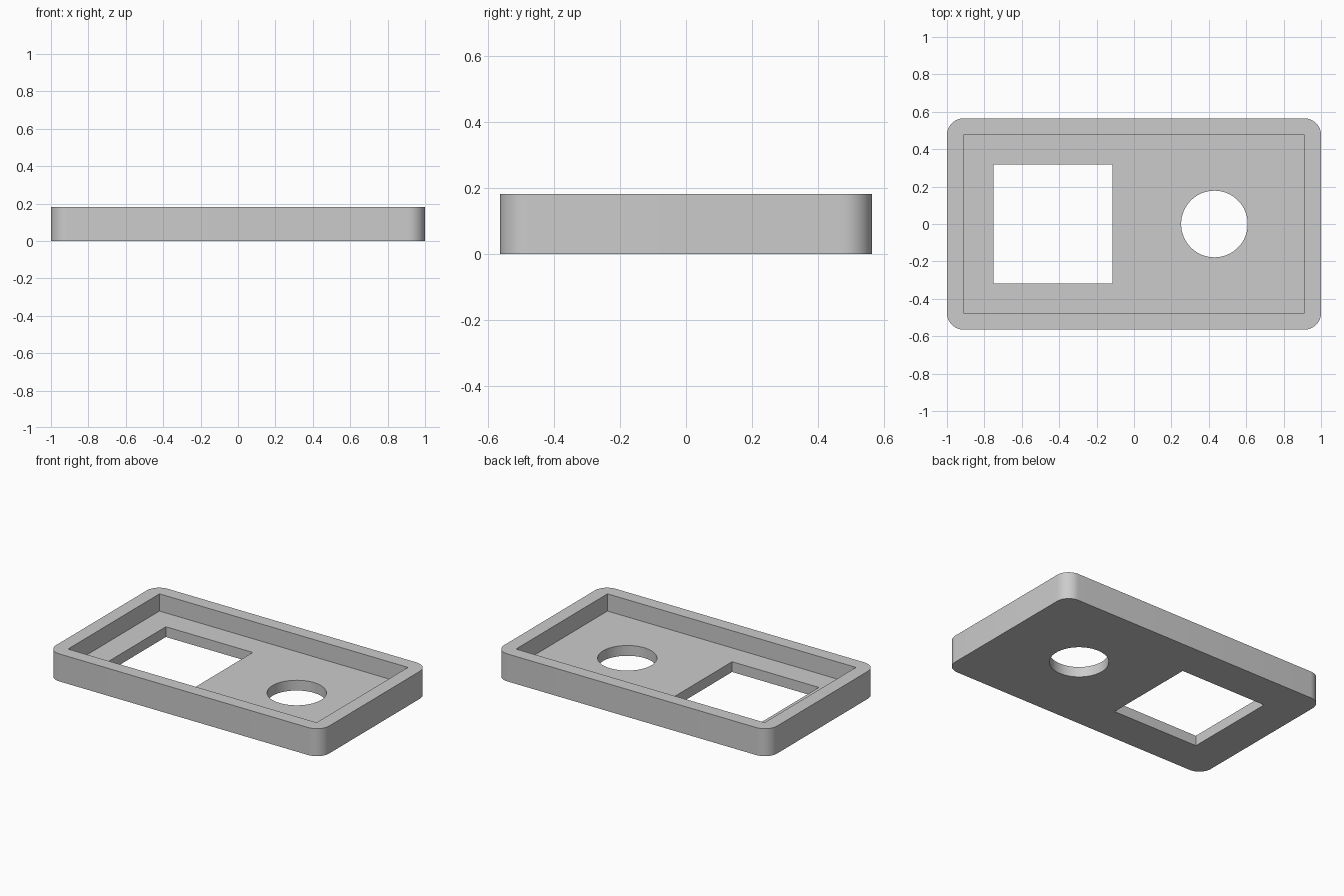
import bpy
import bmesh
import math

if "Cube" in bpy.data.objects:
    bpy.data.objects.remove(bpy.data.objects["Cube"], do_unlink=True)

LENGTH, WIDTH, HEIGHT = 2.0, 1.13, 0.182
FLOOR = 0.068
CORNER = 0.09

grey = bpy.data.materials.new("light_grey")
grey.use_nodes = True
grey.diffuse_color = (0.6, 0.6, 0.6, 1)
grey.node_tree.nodes["Principled BSDF"].inputs["Base Color"].default_value = (0.6, 0.6, 0.6, 1)


def prism(name, outline, bottom, top):
    """Extrude a closed 2D outline between two heights."""
    bm = bmesh.new()
    base = bm.faces.new([bm.verts.new((x, y, bottom)) for x, y in outline])
    grown = bmesh.ops.extrude_face_region(bm, geom=[base])["geom"]
    bmesh.ops.translate(bm, vec=(0, 0, top - bottom),
                        verts=[v for v in grown if isinstance(v, bmesh.types.BMVert)])
    bmesh.ops.recalc_face_normals(bm, faces=bm.faces)
    mesh = bpy.data.meshes.new(name)
    bm.to_mesh(mesh)
    bm.free()
    mesh.materials.append(grey)
    obj = bpy.data.objects.new(name, mesh)
    bpy.context.collection.objects.link(obj)
    return obj


def arc(cx, cy, radius, start, sweep, steps):
    return [(cx + radius * math.cos(start + sweep * i / steps),
             cy + radius * math.sin(start + sweep * i / steps)) for i in range(steps + 1)]


def rectangle(cx, cy, hx, hy):
    return [(cx - hx, cy - hy), (cx + hx, cy - hy), (cx + hx, cy + hy), (cx - hx, cy + hy)]


# Tray body with rounded vertical corners
outline = []
for i, (sx, sy) in enumerate([(1, 1), (-1, 1), (-1, -1), (1, -1)]):
    outline += arc(sx * (LENGTH / 2 - CORNER), sy * (WIDTH / 2 - CORNER),
                   CORNER, i * math.pi / 2, math.pi / 2, 12)
tray = prism("tray", outline, 0, HEIGHT)

# Cutters: sharp-cornered pocket, square window, round hole
cutters = [
    prism("pocket_cutter", rectangle(0, 0, 0.91, 0.478), FLOOR, HEIGHT + 0.1),
    prism("square_window_cutter", rectangle(-0.433, 0, 0.318, 0.318), -0.1, HEIGHT),
    prism("round_hole_cutter", arc(0.43, 0, 0.178, 0, 2 * math.pi, 64)[:-1], -0.1, HEIGHT),
]
bpy.ops.object.select_all(action="DESELECT")
bpy.context.view_layer.objects.active = tray
tray.select_set(True)
for cutter in cutters:
    cut = tray.modifiers.new(cutter.name, "BOOLEAN")
    cut.operation = "DIFFERENCE"
    cut.solver = "EXACT"
    cut.object = cutter
    bpy.ops.object.modifier_apply(modifier=cut.name)
    bpy.data.objects.remove(cutter, do_unlink=True)

# Smooth the rounded walls, keep the rims crisp
bpy.ops.object.shade_smooth_by_angle(angle=math.radians(30))
